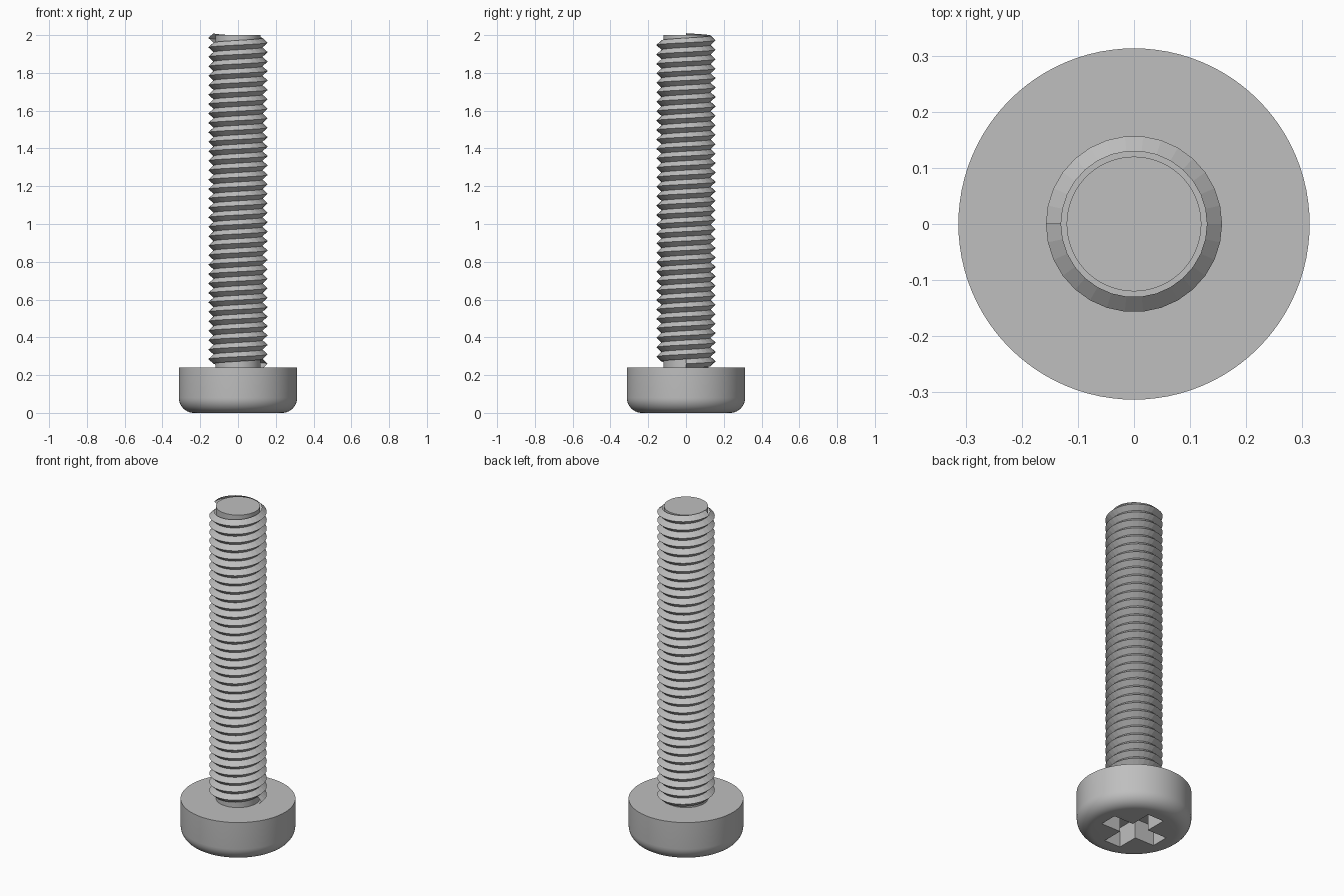
import bpy, bmesh
from math import cos, sin, pi, tau, radians

cube = bpy.data.objects.get("Cube")
if cube:
    bpy.data.objects.remove(cube, do_unlink=True)

HEAD_R, HEAD_H, FILLET = 0.313, 0.24, 0.08
CORE_R, ROOT_R, CREST_R, TOP = 0.12, 0.13, 0.157, 2.0
PITCH, STEPS, TURNS, START = 0.05, 30, 34.5, 0.26

steel = bpy.data.materials.new("grey steel")
steel.use_nodes = True
GREY = (0.52, 0.52, 0.52, 1)
steel.diffuse_color = GREY
steel.node_tree.nodes["Principled BSDF"].inputs["Base Color"].default_value = GREY


def add_object(name, bm):
    mesh = bpy.data.meshes.new(name)
    bm.to_mesh(mesh)
    bm.free()
    mesh.materials.append(steel)
    obj = bpy.data.objects.new(name, mesh)
    bpy.context.collection.objects.link(obj)
    return obj


def select(obj):
    bpy.ops.object.select_all(action='DESELECT')
    obj.select_set(True)
    bpy.context.view_layer.objects.active = obj


def lathe(name, profile, segments=96):
    """Revolve (radius, z) points that start and end on the axis."""
    bm = bmesh.new()
    verts = [bm.verts.new((r, 0, z)) for r, z in profile]
    edges = [bm.edges.new(pair) for pair in zip(verts, verts[1:])]
    bmesh.ops.spin(bm, geom=verts + edges, cent=(0, 0, 0), axis=(0, 0, 1),
                   angle=tau, steps=segments, use_duplicate=False)
    bmesh.ops.remove_doubles(bm, verts=bm.verts, dist=1e-5)
    bmesh.ops.recalc_face_normals(bm, faces=bm.faces)
    return add_object(name, bm)


def smooth(obj):
    select(obj)
    bpy.ops.object.shade_smooth_by_angle(angle=radians(30))


# Head with a rounded lower rim
rim = [(HEAD_R - FILLET + FILLET * sin(a), FILLET - FILLET * cos(a))
       for a in (i * pi / 20 for i in range(11))]
head = lathe("head", [(0, 0)] + rim + [(HEAD_R, HEAD_H), (0, HEAD_H)])

# Cross-shaped driver recess
ARM, HALF, DEPTH = 0.184, 0.054, 0.12
bm = bmesh.new()
outline = []
for q in range(4):
    c, s = round(cos(q * pi / 2)), round(sin(q * pi / 2))
    for x, y in ((ARM, -HALF), (ARM, HALF), (HALF, HALF)):
        outline.append(bm.verts.new((x * c - y * s, x * s + y * c, -0.05)))
base = bm.faces.new(outline)
top = bmesh.ops.extrude_face_region(bm, geom=[base])["geom"]
bmesh.ops.translate(bm, vec=(0, 0, DEPTH + 0.05),
                    verts=[g for g in top if isinstance(g, bmesh.types.BMVert)])
bmesh.ops.recalc_face_normals(bm, faces=bm.faces)
cutter = add_object("recess_cutter", bm)
cutter.hide_render = True
cut = head.modifiers.new("recess", 'BOOLEAN')
cut.operation, cut.solver, cut.object = 'DIFFERENCE', 'EXACT', cutter
select(head)
bpy.ops.object.modifier_apply(modifier=cut.name)
bpy.data.objects.remove(cutter, do_unlink=True)
smooth(head)

# Plain shank inside the thread
smooth(lathe("shank", [(0, HEAD_H), (CORE_R, HEAD_H), (CORE_R, TOP), (0, TOP)]))

# Right-handed helical thread, a V-shaped faceted strip
bm = bmesh.new()
previous = None
for i in range(int(TURNS * STEPS) + 1):
    a, z = tau * i / STEPS, START + PITCH * i / STEPS
    ring = [bm.verts.new((r * cos(a), r * sin(a), z + dz))
            for r, dz in ((ROOT_R, -PITCH / 2), (CREST_R, 0), (ROOT_R, PITCH / 2))]
    if previous:
        for k in range(2):
            bm.faces.new((previous[k], ring[k], ring[k + 1], previous[k + 1]))
    previous = ring
add_object("thread", bm)
